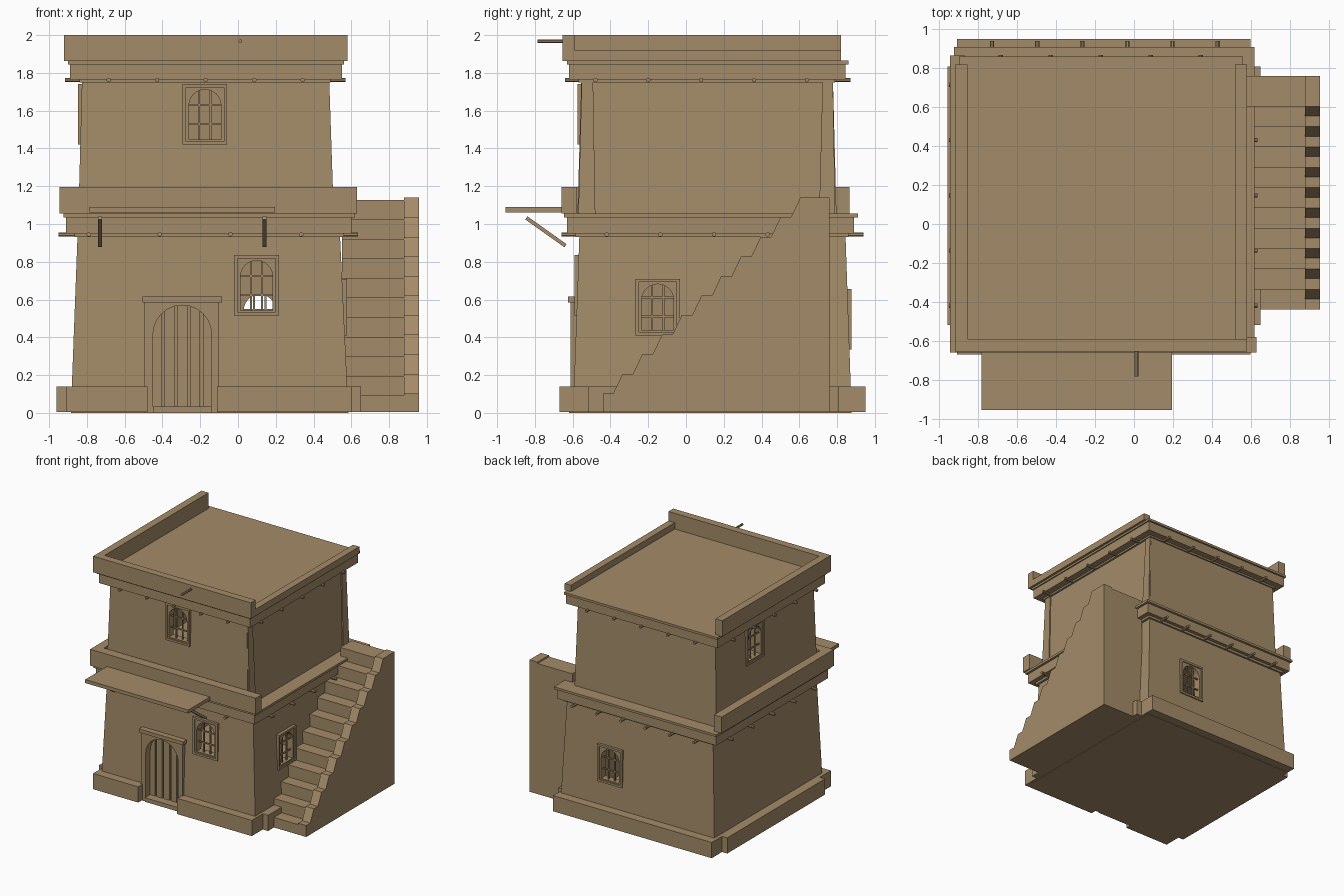
import bpy, bmesh, math
from mathutils import Matrix, Vector

cube = bpy.data.objects.get("Cube")
if cube:
    bpy.data.objects.remove(cube)

clay = bpy.data.materials.new("clay_brown")
clay.use_nodes = True
clay.diffuse_color = (0.37, 0.26, 0.14, 1)
clay.node_tree.nodes["Principled BSDF"].inputs["Base Color"].default_value = (0.37, 0.26, 0.14, 1)

FRONT, RIGHT, BACK, LEFT = (Matrix.Rotation(math.radians(a), 4, 'Z') for a in (0, 90, 180, -90))


def finish(name, bm, mtx=FRONT):
    bm.transform(mtx)
    bmesh.ops.recalc_face_normals(bm, faces=bm.faces)
    mesh = bpy.data.meshes.new(name)
    bm.to_mesh(mesh)
    bm.free()
    mesh.materials.append(clay)
    obj = bpy.data.objects.new(name, mesh)
    bpy.context.scene.collection.objects.link(obj)
    return obj


def loft(name, ring_a, ring_b, mtx=FRONT):
    """Closed solid between two matching outlines."""
    bm = bmesh.new()
    a = [bm.verts.new(p) for p in ring_a]
    b = [bm.verts.new(p) for p in ring_b]
    bm.faces.new(a)
    bm.faces.new(b)
    for i in range(len(a)):
        j = (i + 1) % len(a)
        bm.faces.new((a[i], a[j], b[j], b[i]))
    return finish(name, bm, mtx)


def taper(name, z0, r0, z1, r1, mtx=FRONT):
    """Box whose (x0, x1, y0, y1) rectangle changes with height."""
    def ring(r, z):
        return [(r[0], r[2], z), (r[1], r[2], z), (r[1], r[3], z), (r[0], r[3], z)]
    return loft(name, ring(r0, z0), ring(r1, z1), mtx)


def box(name, x0, x1, y0, y1, z0, z1, mtx=FRONT):
    r = (x0, x1, y0, y1)
    return taper(name, z0, r, z1, r, mtx)


def rod(name, p, q, radius, sides=8):
    p, q = Vector(p), Vector(q)
    bm = bmesh.new()
    bmesh.ops.create_cone(bm, cap_ends=True, segments=sides, radius1=radius,
                          radius2=radius, depth=(q - p).length)
    spin = Matrix.Rotation(math.pi / sides, 4, 'Z')
    turn = (q - p).to_track_quat('Z', 'X').to_matrix().to_4x4()
    return finish(name, bm, Matrix.Translation((p + q) / 2) @ turn @ spin)


def arch(name, u, width, z0, z1, y0, y1, mtx=FRONT):
    """Round-topped block used to cut openings."""
    r = width / 2
    pts = [(u - r, z0), (u + r, z0)]
    pts += [(u + r * math.cos(math.pi * i / 12), z1 - r + r * math.sin(math.pi * i / 12))
            for i in range(13)]
    return loft(name, [(x, y0, z) for x, z in pts], [(x, y1, z) for x, z in pts], mtx)


def cut(obj, cutter):
    mod = obj.modifiers.new("cut", 'BOOLEAN')
    mod.operation, mod.solver, mod.object = 'DIFFERENCE', 'EXACT', cutter
    bpy.context.view_layer.objects.active = obj
    bpy.ops.object.modifier_apply(modifier=mod.name)


def discard(obj):
    bpy.data.objects.remove(obj)


def storey(name, z0, r0, z1, r1, floor, ceiling):
    """Hollow tapered walls."""
    def inset(r):
        return (r[0] + .06, r[1] - .06, r[2] + .06, r[3] - .06)
    walls = taper(name, z0, r0, z1, r1)
    room = taper("room_cutter", floor, inset(r0), ceiling, inset(r1))
    cut(walls, room)
    discard(room)
    return walls


def window(name, walls, mtx, u, z, dist, height=.32):
    """Framed arched window; u runs across the wall, dist is the wall's distance out."""
    w, h, y = .118, height / 2, -dist
    panel = box(name + "_panel", u - w + .01, u + w - .01, y - .006, y + .04, z - h + .01, z + h - .01, mtx)
    hole = arch("hole_cutter", u, .17, z - h + .028, z + h - .028, y - .1, y + .12, mtx)
    cut(walls, hole)
    cut(panel, hole)
    discard(hole)
    for s in (-1, 1):
        a, b = sorted((u + s * w, u + s * (w - .018)))
        box(name + "_frame_side", a, b, y - .015, y + .03, z - h, z + h, mtx)
        a, b = sorted((z + s * h, z + s * (h - .018)))
        box(name + "_frame_rail", u - w, u + w, y - .015, y + .03, a, b, mtx)
        box(name + "_bar", u + s * .03 - .005, u + s * .03 + .005, y + .012, y + .022,
            z - h + .02, z + h - .03, mtx)
        box(name + "_crossbar", u - .086, u + .086, y + .012, y + .022,
            z + s * .05 - .005, z + s * .05 + .005, mtx)


# Footing, broken at the doorway and stepped at the corners
for args in ((-.91, -.48, -.67, -.52), (-.11, .60, -.67, -.52), (-.91, .60, .81, .95),
             (-.96, -.86, -.52, .81), (.55, .65, -.52, .81)):
    box("footing", *args, .005, .14)
box("ground_floor", -.86, .56, -.58, .86, 0, .03)

# Walls of both storeys
lower = storey("lower_walls", 0, (-.885, .585, -.598, .877), .98, (-.848, .538, -.563, .843), .03, .95)
upper = storey("upper_walls", 1.04, (-.845, .497, -.575, .797), 1.8, (-.825, .472, -.553, .777), 1.06, 1.77)
for y0, y1 in ((-.57, -.48), (.705, .79)):
    taper("corner_pilaster", 1.05, (.45, .507, y0, y1), 1.76, (.45, .483, y0 + .018, y1 - .012))

# Windows
window("front_lower_window", lower, FRONT, .098, .675, .575)
window("front_upper_window", upper, FRONT, -.175, 1.58, .560)
window("side_window", lower, RIGHT, -.15, .56, .562, .30)
window("back_window", lower, BACK, -.115, .495, .861)
window("left_upper_window", upper, LEFT, -.26, 1.58, .832)

# Door with plank leaf, jambs and lintel
opening = arch("door_cutter", -.295, .31, .03, .57, -.7, -.5)
surround = box("door_surround", -.495, -.10, -.612, -.56, 0, .59)
cut(lower, opening)
cut(surround, opening)
discard(opening)
box("door_lintel", -.505, -.085, -.625, -.56, .585, .615)
box("door_step", -.45, -.14, -.62, -.53, 0, .035)
box("door_back", -.46, -.13, -.535, -.53, .03, .58)
for i in range(5):
    x = -.295 + (i - 2) * .068
    box("door_plank", x - .027, x + .027, -.55, -.535, .03, .58)

# Cornices, roof and beam ends
box("lower_trim", -.865, .56, -.585, .86, .93, .955)
box("lower_cornice", -.91, .60, -.63, .89, .95, 1.035)
box("lower_ledge", -.925, .62, -.645, .91, 1.035, 1.055)
box("upper_trim", -.84, .49, -.57, .79, 1.75, 1.77)
box("upper_cornice", -.89, .55, -.62, .845, 1.765, 1.85)
box("roof_slab", -.90, .56, -.63, .86, 1.845, 1.865)


def beams(z, x0, x1, y0, y1, front, back, sides):
    for x in front:
        rod("beam_end", (x, y0, z), (x, y0 + .12, z), .012)
    for x in back:
        rod("beam_end", (x, y1, z), (x, y1 - .12, z), .012)
    for y in sides:
        rod("beam_end", (x0, y, z), (x0 + .12, y, z), .012)
        rod("beam_end", (x1, y, z), (x1 - .12, y, z), .012)


across = [-.685 + i * .257 for i in range(5)]
beams(.945, -.95, .635, -.66, .94, [-.79 + i * .375 for i in range(4)],
      [-.73 + i * .232 for i in range(6)], [-.42 + i * .284 for i in range(5)])
beams(1.762, -.915, .57, -.64, .87, across, across, [-.48 + i * .28 for i in range(5)])

# Parapets
box("lower_front_parapet", -.945, .63, -.66, -.58, 1.055, 1.195)
box("lower_left_parapet", -.945, -.87, -.58, .865, 1.055, 1.195)
box("upper_front_parapet", -.92, .58, -.655, -.59, 1.862, 2)
box("upper_left_parapet", -.92, -.855, -.59, .82, 1.862, 2)
box("upper_right_parapet", .52, .58, -.59, .82, 1.862, 1.92)
rod("roof_spout", (.013, -.785, 1.967), (.013, -.64, 1.967), .01)

# Awning and its braces
box("awning", -.785, .195, -.955, -.62, 1.06, 1.09)
for x in (-.73, .14):
    rod("awning_brace", (x, -.845, 1.032), (x, -.638, .885), .014, 4)

# Outside stair: plain steps beside a scalloped outer wall
run, rise, count, tail = .1045, .1036, 11, .76
steps, scallops = [(-.44, .005)], [(-.44, .005)]
for i in range(count):
    y, z = -.44 + run * i, rise * (i + 1)
    last = i == count - 1
    steps += [(y, z - .012), (tail if last else y + run, z - .012)]
    scallops += [(y, z), (tail if last else y + .055, z)]
for name, outline, x0, x1 in (("stair_steps", steps, .55, .88), ("stair_wall", scallops, .88, .957)):
    outline = outline + [(tail, .005)]
    loft(name, [(x0, y, z) for y, z in outline], [(x1, y, z) for y, z in outline])
